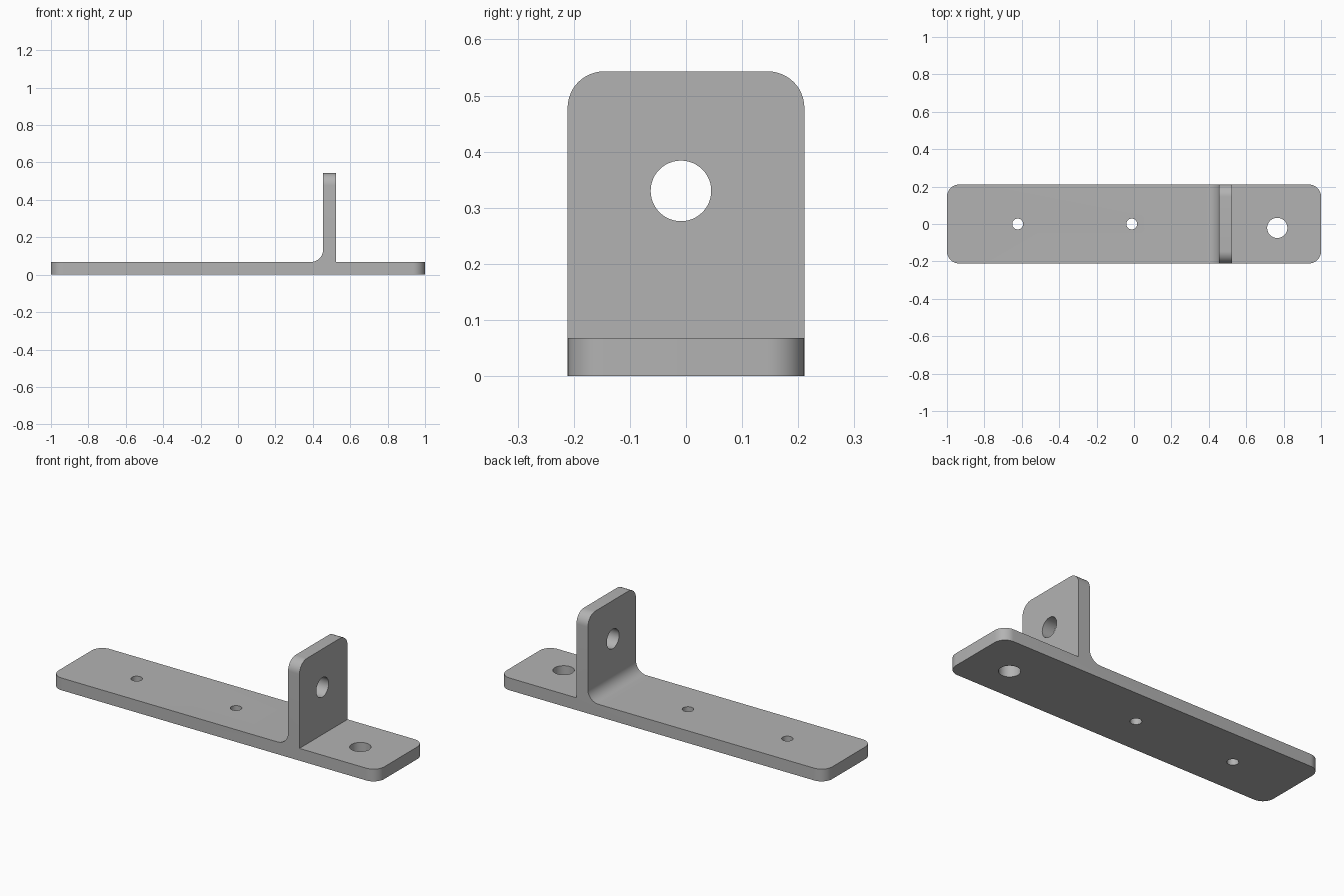
import bpy, bmesh
from math import sin, cos, pi, radians

default = bpy.data.objects.get("Cube")
if default:
    bpy.data.objects.remove(default, do_unlink=True)

HALF = 0.211      # half width
PLATE = 0.068     # base thickness
TOP = 0.543       # height of the upright
BACK, FRONT = 0.455, 0.525   # upright faces along x
R = 0.065         # fillet and corner radius

# Plain grey metal
metal = bpy.data.materials.new("grey_metal")
metal.use_nodes = True
grey = (0.45, 0.45, 0.45, 1)
metal.diffuse_color = grey
metal.node_tree.nodes["Principled BSDF"].inputs["Base Color"].default_value = grey

# Side profile: base plate, upright and the fillet between them
STEPS = 12
fillet = [(BACK - R + R * cos(a), PLATE + R + R * sin(a))
          for a in (-i * pi / 2 / STEPS for i in range(STEPS + 1))]
profile = [(-1, 0), (1, 0), (1, PLATE), (FRONT, PLATE), (FRONT, TOP),
           (BACK, TOP)] + fillet + [(-1, PLATE)]

# Extrude the profile across the width
bm = bmesh.new()
face = bm.faces.new([bm.verts.new((x, -HALF, z)) for x, z in profile])
extruded = bmesh.ops.extrude_face_region(bm, geom=[face])
moved = [g for g in extruded["geom"] if isinstance(g, bmesh.types.BMVert)]
bmesh.ops.translate(bm, verts=moved, vec=(0, 2 * HALF, 0))
bmesh.ops.recalc_face_normals(bm, faces=bm.faces)


def is_corner(edge):
    a, b = (v.co for v in edge.verts)
    if abs(a.y - b.y) > 0.01:
        return False
    at_end = abs(a.x - b.x) < 0.001 and abs(abs(a.x) - 1) < 0.001
    at_top = min(a.z, b.z) > TOP - 0.001
    return at_end or at_top


# Round the four base corners and the two upper corners
bmesh.ops.bevel(bm, geom=[e for e in bm.edges if is_corner(e)], offset=R,
                offset_type='OFFSET', segments=12, profile=0.5, affect='EDGES')
mesh = bpy.data.meshes.new("bracket")
bm.to_mesh(mesh)
bm.free()
mesh.materials.append(metal)
bracket = bpy.data.objects.new("bracket", mesh)
bpy.context.collection.objects.link(bracket)


def drill(name, location, radius, rotation=(0, 0, 0)):
    bpy.ops.mesh.primitive_cylinder_add(vertices=48, radius=radius, depth=0.3,
                                        location=location, rotation=rotation)
    cutter = bpy.context.object
    cutter.name = name
    cutter.hide_render = True
    cutter.data.materials.append(metal)
    mod = bracket.modifiers.new(name, 'BOOLEAN')
    mod.operation = 'DIFFERENCE'
    mod.solver = 'EXACT'
    mod.object = cutter
    bpy.context.view_layer.objects.active = bracket
    bpy.ops.object.modifier_apply(modifier=name)
    bpy.data.objects.remove(cutter, do_unlink=True)


# Two screw holes, one larger base hole and the hole through the upright
for x in (-0.622, -0.012):
    drill("screw_hole", (x, 0, PLATE / 2), 0.029)
drill("base_hole", (0.766, -0.021, PLATE / 2), 0.054)
drill("upright_hole", ((BACK + FRONT) / 2, -0.009, 0.33), 0.054, (0, pi / 2, 0))

# Smooth the round parts, keep the edges sharp
bpy.ops.object.select_all(action='DESELECT')
bracket.select_set(True)
bpy.context.view_layer.objects.active = bracket
bpy.ops.object.shade_smooth_by_angle(angle=radians(30))
